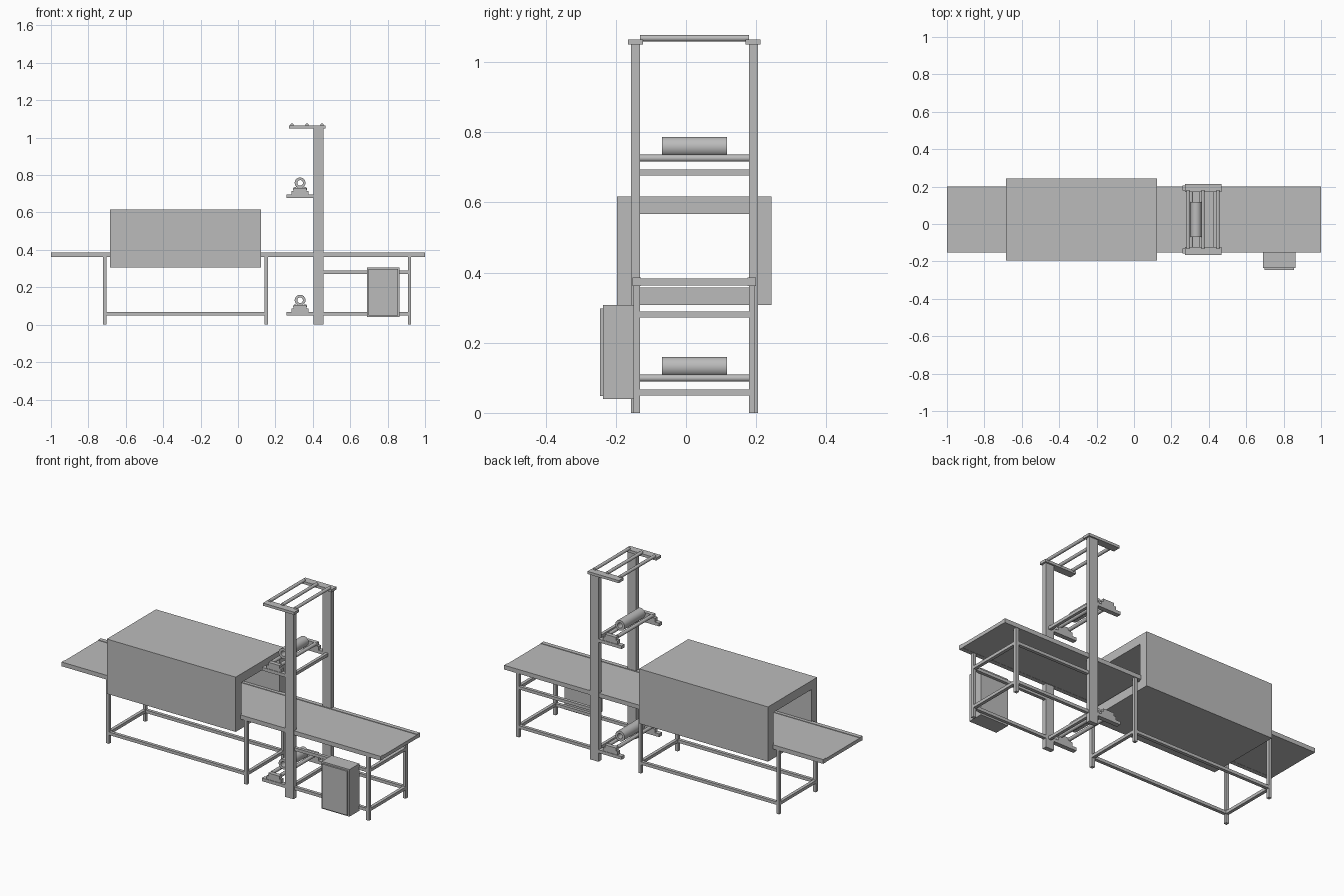
import bpy
import bmesh
import math

if "Cube" in bpy.data.objects:
    bpy.data.objects.remove(bpy.data.objects["Cube"])

YC = 0.024  # centre line of the machine in y

grey = bpy.data.materials.new("machine grey")
grey.diffuse_color = (0.5, 0.5, 0.5, 1)
grey.use_nodes = True
grey.node_tree.nodes["Principled BSDF"].inputs["Base Color"].default_value = grey.diffuse_color


def finish(name, bm):
    bmesh.ops.recalc_face_normals(bm, faces=bm.faces)
    me = bpy.data.meshes.new(name)
    bm.to_mesh(me)
    bm.free()
    me.materials.append(grey)
    ob = bpy.data.objects.new(name, me)
    bpy.context.collection.objects.link(ob)
    return ob


def box(name, x, y, z):
    """Box from (min, max) ranges."""
    bm = bmesh.new()
    bmesh.ops.create_cube(bm, size=1)
    for v in bm.verts:
        for i, (lo, hi) in enumerate((x, y, z)):
            v.co[i] = lo if v.co[i] < 0 else hi
    return finish(name, bm)


def pair(name, x, inner, outer, z):
    """Two boxes mirrored about the centre line."""
    box(name + "_front", x, (YC - outer, YC - inner), z)
    box(name + "_back", x, (YC + inner, YC + outer), z)


def crossbar(name, x, z):
    box(name, x, (YC - 0.155, YC + 0.155), z)


def tube(name, x, z, r, half, hole=0, n=32):
    """Cylinder along y, optionally hollow."""
    bm = bmesh.new()

    def ring(radius, y):
        return [bm.verts.new((x + radius * math.cos(2 * math.pi * i / n), y,
                              z + radius * math.sin(2 * math.pi * i / n))) for i in range(n)]

    def bridge(p, q):
        for i in range(n):
            j = (i + 1) % n
            bm.faces.new((p[i], p[j], q[j], q[i]))

    a, b = ring(r, YC - half), ring(r, YC + half)
    bridge(a, b)
    if hole:
        c, d = ring(hole, YC - half), ring(hole, YC + half)
        bridge(b, d)
        bridge(d, c)
        bridge(c, a)
    else:
        bm.faces.new(a)
        bm.faces.new(b)
    ob = finish(name, bm)
    bpy.ops.object.select_all(action='DESELECT')
    ob.select_set(True)
    bpy.context.view_layer.objects.active = ob
    bpy.ops.object.shade_smooth_by_angle(angle=math.radians(40))


# Conveyor table: flat bed between two slightly raised side rails
box("conveyor_bed", (-1, 1), (YC - 0.153, YC + 0.153), (0.363, 0.383))
pair("conveyor_rail", (-1, 1), 0.152, 0.176, (0.362, 0.386))

# Open-ended tunnel, extruded from a rectangular ring
bm = bmesh.new()
loops = []
for x in (-0.685, 0.123):
    for hw, z0, z1 in ((0.22, 0.307, 0.617), (0.17, 0.357, 0.567)):
        loops.append([bm.verts.new((x, YC + s * hw, z))
                      for s, z in ((-1, z0), (1, z0), (1, z1), (-1, z1))])
lo, li, ro, ri = loops
for p, q in ((lo, ro), (ro, ri), (ri, li), (li, lo)):
    for i in range(4):
        j = (i + 1) % 4
        bm.faces.new((p[i], p[j], q[j], q[i]))
finish("tunnel", bm)

# Legs and lower frame
for i, x in enumerate((-0.713, 0.152, 0.917)):
    xr = (x - 0.009, x + 0.009)
    pair(f"leg_{i}", xr, 0.155, 0.173, (0, 0.364))
    crossbar(f"leg_crossbar_{i}", xr, (0.05, 0.067))
crossbar("end_upper_crossbar", (0.908, 0.926), (0.272, 0.289))
pair("tunnel_frame_rail", (-0.705, 0.144), 0.155, 0.173, (0.05, 0.067))
pair("outfeed_lower_rail", (0.45, 0.91), 0.155, 0.173, (0.05, 0.067))
pair("outfeed_upper_rail", (0.45, 0.91), 0.155, 0.173, (0.272, 0.289))

# Tower posts with top brackets and rods
pair("tower_post", (0.405, 0.458), 0.155, 0.181, (0, 1.052))
pair("top_bracket", (0.272, 0.468), 0.146, 0.189, (1.05, 1.065))
for i, x in enumerate((0.289, 0.369, 0.449)):
    tube(f"top_rod_{i}", x, 1.068, 0.009, 0.155, n=16)

# Upper and lower roller stations
for tag, z in (("lower", 0.05), ("upper", 0.677)):
    pair(tag + "_arm", (0.26, 0.41), 0.155, 0.181, (z, z + 0.018))
    crossbar(tag + "_tower_crossbar", (0.423, 0.44), (z, z + 0.017))
    pair(tag + "_bearing_base", (0.287, 0.378), 0.155, 0.178, (z + 0.018, z + 0.038))
    pair(tag + "_bearing_cap", (0.298, 0.367), 0.155, 0.178, (z + 0.038, z + 0.055))
    for i, dx in enumerate((-0.027, 0.027)):
        tube(f"{tag}_support_rod_{i}", 0.332 + dx, z + 0.049, 0.01, 0.156, n=16)
    tube(tag + "_roller", 0.332, z + 0.081, 0.029, 0.093, hole=0.015)

# Control cabinet with a thin door
box("cabinet", (0.69, 0.864), (-0.236, -0.147), (0.04, 0.307))
box("cabinet_door", (0.698, 0.856), (-0.245, -0.236), (0.048, 0.298))
